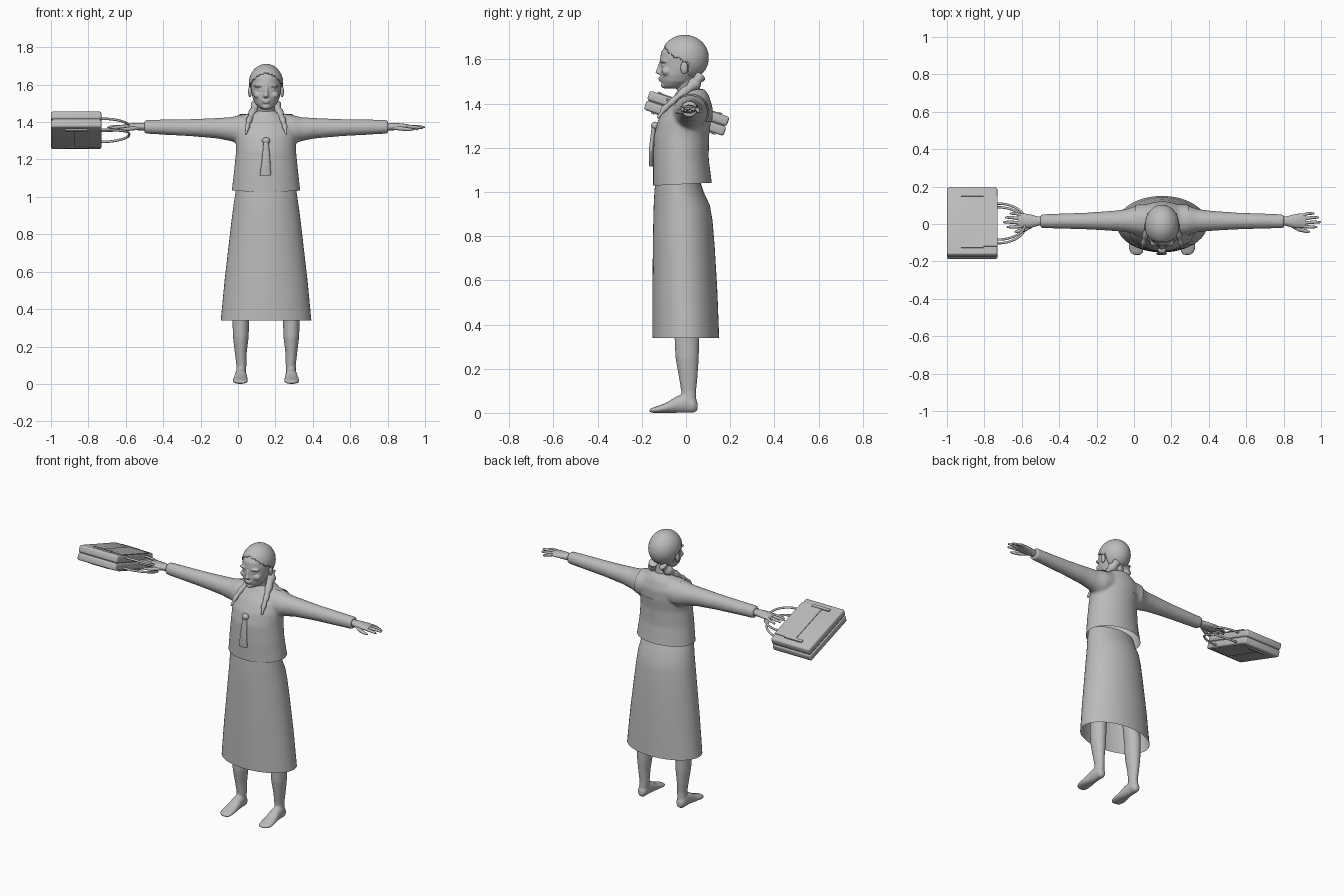
import bpy, bmesh, math
from mathutils import Vector, Matrix

if "Cube" in bpy.data.objects:
    bpy.data.objects.remove(bpy.data.objects["Cube"])

CX = 0.15                     # centre line of the figure
GREY = bpy.data.materials.new("plain grey")
GREY.diffuse_color = (0.5, 0.5, 0.5, 1)
GREY.use_nodes = True
GREY.node_tree.nodes["Principled BSDF"].inputs["Base Color"].default_value = GREY.diffuse_color


def finish(name, bm, smooth=True, angle=50):
    """Turn a bmesh into a shaded object."""
    bmesh.ops.recalc_face_normals(bm, faces=bm.faces)
    me = bpy.data.meshes.new(name)
    bm.to_mesh(me)
    bm.free()
    ob = bpy.data.objects.new(name, me)
    bpy.context.collection.objects.link(ob)
    me.materials.append(GREY)
    if smooth:
        activate(ob)
        bpy.ops.object.shade_smooth_by_angle(angle=math.radians(angle))
    return ob


def activate(ob):
    bpy.ops.object.select_all(action='DESELECT')
    ob.select_set(True)
    bpy.context.view_layer.objects.active = ob


def add_loft(bm, rings, axis='z', n=32, caps=True):
    """Rings are (position on axis, centre a, centre b, radius a, radius b)."""
    loops = []
    for t, a, b, ra, rb in rings:
        loop = []
        for i in range(n):
            w = 2 * math.pi * i / n
            p, q = a + ra * math.cos(w), b + rb * math.sin(w)
            loop.append(bm.verts.new({'z': (p, q, t), 'x': (t, p, q), 'y': (p, t, q)}[axis]))
        loops.append(loop)
    for l0, l1 in zip(loops, loops[1:]):
        for i in range(n):
            bm.faces.new((l0[i], l0[(i + 1) % n], l1[(i + 1) % n], l1[i]))
    if caps:
        bm.faces.new(loops[0])
        bm.faces.new(loops[-1])


def add_ball(bm, centre, radii, seg=24):
    m = Matrix.Translation(centre) @ Matrix.Diagonal((*radii, 1))
    bmesh.ops.create_uvsphere(bm, u_segments=seg, v_segments=seg // 2, radius=1, matrix=m)


def fuse(ob, voxel, rounds):
    """Blend overlapping volumes into one skin."""
    r = ob.modifiers.new("blend", 'REMESH')
    r.mode, r.voxel_size, r.use_smooth_shade = 'VOXEL', voxel, True
    s = ob.modifiers.new("soften", 'SMOOTH')
    s.factor, s.iterations = 0.5, rounds
    activate(ob)
    for m in ("blend", "soften"):
        bpy.ops.object.modifier_apply(modifier=m)


def tube(name, pts, radius, cyclic=False, matrix=None, kind='POLY'):
    """Round tube through (x, y, z, thickness factor) points."""
    cu = bpy.data.curves.new(name, 'CURVE')
    cu.dimensions, cu.bevel_depth, cu.bevel_resolution = '3D', radius, 3
    cu.use_fill_caps = True
    sp = cu.splines.new(kind)
    sp.points.add(len(pts) - 1)
    for p, (x, y, z, r) in zip(sp.points, pts):
        p.co, p.radius = (x, y, z, 1), r
    if kind == 'NURBS':
        sp.use_endpoint_u, sp.order_u = True, 4
    sp.use_smooth = True
    ob = bpy.data.objects.new(name, cu)
    bpy.context.collection.objects.link(ob)
    cu.materials.append(GREY)
    if matrix:
        ob.matrix_world = matrix
    return ob


# skirt, open at the hem
bm = bmesh.new()
add_loft(bm, [(z, CX, (f + b) / 2, rx, (b - f) / 2) for z, rx, f, b in [
    (.34, .242, -.152, .15), (.55, .222, -.152, .142), (.75, .199, -.15, .13), (.87, .185, -.148, .12),
    (.94, .176, -.146, .108), (1.0, .167, -.143, .08), (1.06, .158, -.138, .06)]], n=48, caps=False)
finish("skirt", bm)

# jacket: body and sleeves blended together
bm = bmesh.new()
add_loft(bm, [(z, CX, (f + b) / 2, rx, (b - f) / 2) for z, rx, f, b in [
    (1.01, .186, -.149, .121), (1.15, .170, -.149, .103), (1.25, .160, -.145, .104), (1.32, .162, -.128, .113),
    (1.38, .155, -.095, .115), (1.43, .105, -.056, .10), (1.46, .06, -.04, .082)]], n=48)
for s in (-1, 1):
    add_loft(bm, [(CX + s * d, y, z, ry, rz) for d, y, z, ry, rz in [
        (.04, .02, 1.37, .08, .07), (.14, .02, 1.36, .078, .078), (.19, .018, 1.362, .062, .064),
        (.26, .017, 1.367, .054, .055), (.40, .016, 1.37, .045, .046), (.652, .015, 1.375, .037, .037)]], axis='x')
jacket = finish("jacket", bm)
fuse(jacket, .009, 6)


def trimmed(name, cuts, lift):
    """Copy part of the jacket, cut by planes (point, outward normal), lifted off it."""
    b = bmesh.new()
    b.from_mesh(jacket.data)
    for co, no in cuts:
        bmesh.ops.bisect_plane(b, geom=b.verts[:] + b.edges[:] + b.faces[:], plane_co=co,
                               plane_no=no, clear_outer=True)
    b.normal_update()
    for v in b.verts:
        v.co += v.normal * lift
    return finish(name, b)


# collar: square flap behind, two lapels in front
trimmed("back_collar", [((0, 0, 1.32), (0, 0, -1)), ((CX + .14, 0, 0), (1, 0, 0)),
                        ((CX - .14, 0, 0), (-1, 0, 0)), ((0, .015, 0), (0, -1, 0))], .006)
for s in (-1, 1):
    trimmed("lapel", [((0, .015, 0), (0, 1, 0)), ((CX, 0, 1.31), (s * .125, 0, -.14)),
                      ((CX, 0, 1.31), (-s * .14, 0, .055))], .004)

# open the jacket hem
b = bmesh.new()
b.from_mesh(jacket.data)
bmesh.ops.bisect_plane(b, geom=b.verts[:] + b.edges[:] + b.faces[:], plane_co=(0, 0, 1.036),
                       plane_no=(0, .05, -1), clear_outer=True)
b.to_mesh(jacket.data)
b.free()

# neckerchief with knot
bm = bmesh.new()
add_loft(bm, [(1.115, CX - .004, -.158, .028, .008), (1.125, CX - .003, -.158, .029, .009),
              (1.2, CX, -.157, .022, .01), (1.29, CX, -.146, .014, .01)], n=16)
add_ball(bm, (CX, -.14, 1.30), (.022, .018, .018))
finish("neckerchief", bm)

# legs and feet
for s in (-1, 1):
    x = CX + s * .135
    bm = bmesh.new()
    add_loft(bm, [(.03, x, .015, .026, .033), (.1, x - s * .003, .012, .027, .034), (.16, x, .01, .031, .042),
                  (.25, x, .005, .042, .053), (.34, x, .004, .045, .056), (.5, x - s * .01, 0, .05, .056),
                  (.9, x - s * .05, -.02, .075, .075)], n=24)
    add_loft(bm, [(y, x + s * o, z, rx, rz) for y, o, z, rx, rz in [
        (.052, 0, .03, .014, .018), (.035, 0, .036, .028, .036), (0, 0, .045, .03, .045), (-.045, 0, .037, .034, .037),
        (-.085, .002, .024, .039, .024), (-.125, .003, .016, .042, .016), (-.15, .001, .012, .036, .012),
        (-.166, -.003, .01, .02, .006)]], axis='y', n=24)
    fuse(finish("leg", bm), .006, 3)

# hands
for s in (-1, 1):
    bm = bmesh.new()
    add_loft(bm, [(CX + s * d, y, z, ry, rz) for d, y, z, ry, rz in [
        (.60, .015, 1.375, .024, .022), (.66, .015, 1.375, .024, .02), (.70, .015, 1.376, .035, .019),
        (.74, .017, 1.376, .04, .015), (.77, .017, 1.374, .037, .011)]], axis='x', n=20)
    for y0, y1, end, drop in ((.046, .056, .815, .012), (.027, .035, .84, .004), (.006, .01, .85, 0), (-.013, -.016, .832, .004)):
        add_loft(bm, [(CX + s * .755, y0, 1.375, .0095, .0095), (CX + s * (end - .035), y1, 1.376 - drop / 2, .0085, .0085),
                      (CX + s * (end - .006), y1, 1.373 - drop, .006, .006), (CX + s * end, y1, 1.372 - drop, .002, .002)],
                 axis='x', n=10)
    add_loft(bm, [(CX + s * .68, .0, 1.37, .012, .012), (CX + s * .73, -.028, 1.364, .012, .011),
                  (CX + s * .775, -.04, 1.36, .009, .008), (CX + s * .79, -.041, 1.36, .003, .003)], axis='x', n=10)
    finish("hand", bm)

# head, face features and neck
bm = bmesh.new()
add_loft(bm, [(z, CX, (f + b) / 2, rx, (b - f) / 2) for z, rx, f, b in [
    (1.468, .022, -.095, -.04), (1.48, .042, -.106, 0), (1.50, .060, -.113, .03), (1.53, .072, -.118, .05),
    (1.56, .078, -.116, .07), (1.60, .082, -.118, .09), (1.635, .08, -.112, .09), (1.67, .064, -.085, .075),
    (1.69, .04, -.05, .05)]])
add_loft(bm, [(1.40, CX, .025, .055, .055), (1.46, CX, .012, .046, .052), (1.53, CX, .005, .046, .05)], n=24)
add_loft(bm, [(1.533, CX, -.115, .017, .014), (1.541, CX, -.12, .016, .02), (1.56, CX, -.116, .010, .015),
              (1.59, CX, -.112, .009, .008)], n=16)                                    # nose
add_ball(bm, (CX, -.113, 1.516), (.024, .013, .006))                                   # upper lip
add_ball(bm, (CX, -.111, 1.505), (.020, .013, .006))                                   # lower lip
add_ball(bm, (CX, -.098, 1.482), (.022, .016, .013))                                   # chin
for s in (-1, 1):
    add_ball(bm, (CX + s * .035, -.098, 1.592), (.030, .02, .008))                     # brow
    add_ball(bm, (CX + s * .042, -.088, 1.545), (.026, .022, .02))                     # cheek
    add_ball(bm, (CX + s * .034, -.1, 1.572), (.015, .01, .006))                       # eye
fuse(finish("head", bm), .0045, 2)

# ears
for s in (-1, 1):
    bm = bmesh.new()
    add_ball(bm, (CX + s * .086, -.008, 1.562), (.010, .017, .029), 16)
    finish("ear", bm)

# hair cap with the face opening cut away
bm = bmesh.new()
add_ball(bm, (CX, -.006, 1.607), (.092, .109, .104), 64)
gone = []
for f in bm.faces:
    c = f.calc_center_median()
    hairline = 1.662 - .06 * (abs(c.x - CX) / .09) ** 2
    if (c.y < -.02 and c.z < hairline) or (c.y < .01 and c.z < 1.59):
        gone.append(f)
bmesh.ops.delete(bm, geom=gone, context='FACES')
hair = finish("hair", bm)
hair.modifiers.new("thickness", 'SOLIDIFY').thickness = .008

# braids: plaited bulges from nape to chest
path = [(.035, .065, 1.525, .024), (.052, .04, 1.49, .028), (.072, -.01, 1.45, .02), (.09, -.06, 1.41, .015),
        (.10, -.10, 1.375, .013), (.108, -.128, 1.335, .006)]
for s in (-1, 1):
    pts = []
    for p, q in zip(path, path[1:]):
        for k in range(4):
            x, y, z, r = Vector(p).lerp(Vector(q), k / 4)
            pts.append((CX + s * x, y, z, r * (1.12, 1, .78, 1)[k] / .02))
    pts.append((CX + s * path[-1][0], *path[-1][1:3], .25))
    tube("braid", pts, .02)

# satchel, tilted about x
tilt = Matrix.Translation((-.865, .003, 1.356)) @ Matrix.Rotation(math.radians(-18.5), 4, 'X')


def slab(name, lo, hi, bevel):
    bm = bmesh.new()
    lo, hi = Vector(lo), Vector(hi)
    bmesh.ops.create_cube(bm, size=1, matrix=Matrix.Translation((lo + hi) / 2) @ Matrix.Diagonal((*(hi - lo), 1)))
    if bevel:
        bmesh.ops.bevel(bm, geom=bm.edges[:], offset=bevel, segments=3, profile=.5, affect='EDGES')
    bm.transform(tilt)
    return finish(name, bm, angle=35)


for s in (-1, 1):
    zs = sorted((s * .001, s * .045))
    slab("bag_half", (-.135, -.19, zs[0]), (.135, .19, zs[1]), .011)
    zs = sorted((s * .044, s * .049))
    slab("bag_flap", (-.01, -.145, zs[0]), (.134, .145, zs[1]), 0)
    zs = sorted((s * .044, s * .052))
    for y in (-.145, .145):
        slab("bag_strap", (-.06, y - .009, zs[0]), (.06, y + .009, zs[1]), 0)
    # handle loop reaching to the hand
    loop = [(.12, -.10, .03, 1), (.17, -.105, .032, 1), (.24, -.08, .028, 1), (.285, -.04, .022, 1)]
    loop += [(x, -y, z, 1) for x, y, z, _ in reversed(loop)]
    tube("bag_handle", [(x, y, s * z, r) for x, y, z, r in loop], .0065, matrix=tilt, kind='NURBS')
slab("bag_core", (-.128, -.182, -.02), (.128, .182, .02), 0)
